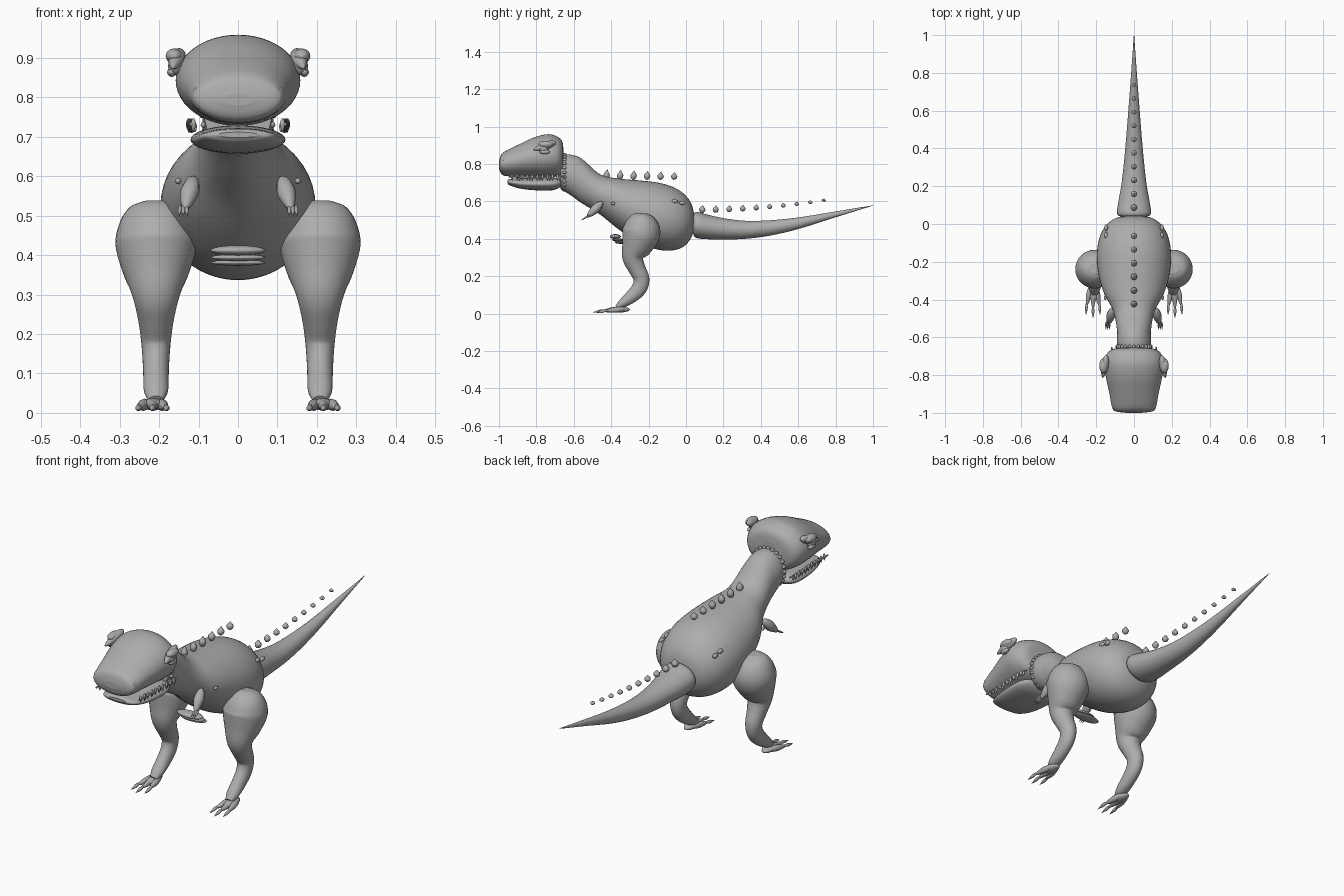
import bpy, bmesh, math
from mathutils import Vector, Matrix

if "Cube" in bpy.data.objects:
    bpy.data.objects.remove(bpy.data.objects["Cube"])

skin = bpy.data.materials.new("grey_skin")
skin.diffuse_color = (0.42, 0.42, 0.42, 1)
skin.use_nodes = True
skin.node_tree.nodes["Principled BSDF"].inputs["Base Color"].default_value = skin.diffuse_color


def finish(name, bm):
    bmesh.ops.recalc_face_normals(bm, faces=bm.faces)
    for f in bm.faces:
        f.smooth = len(f.verts) < 5
    me = bpy.data.meshes.new(name)
    bm.to_mesh(me)
    bm.free()
    me.materials.append(skin)
    ob = bpy.data.objects.new(name, me)
    bpy.context.collection.objects.link(ob)
    return ob


def smooth_path(pts, steps):
    """Interpolate sections with a chord-length spline."""
    p = [Vector(q) for q in pts]
    t = [0.0]
    for a, b in zip(p, p[1:]):
        t.append(t[-1] + (b - a).length)
    n = len(p)
    tan = []
    for i in range(n):
        a, b = max(i - 1, 0), min(i + 1, n - 1)
        tan.append((p[b] - p[a]) / (t[b] - t[a]))
    out = []
    for i in range(n - 1):
        h = t[i + 1] - t[i]
        for k in range(steps):
            s = k / steps
            out.append(p[i] * (2*s**3 - 3*s**2 + 1) + tan[i] * (h * (s**3 - 2*s**2 + s))
                       + p[i+1] * (3*s**2 - 2*s**3) + tan[i+1] * (h * (s**3 - s**2)))
    return out + [p[-1]]


def tube(name, secs, x=0.0, upright=True, sides=32, steps=4):
    """Loft ellipses along y/z; sections are (y, z, half width, half height)."""
    path = smooth_path(secs, steps)
    bm = bmesh.new()
    rings = []
    for i, (y, z, rx, rn) in enumerate(path):
        a, b = path[max(i - 1, 0)], path[min(i + 1, len(path) - 1)]
        d = Vector((b[0] - a[0], b[1] - a[1])).normalized()
        ny, nz = (0, 1) if upright else (-d[1], d[0])
        rx, rn = max(rx, .0005), max(rn, .0005)
        ring = []
        for k in range(sides):
            ang = 2 * math.pi * k / sides
            c, s = math.cos(ang) * rx, math.sin(ang) * rn
            ring.append(bm.verts.new((x + c, y + ny * s, z + nz * s)))
        rings.append(ring)
    for r, q in zip(rings, rings[1:]):
        for k in range(sides):
            j = (k + 1) % sides
            bm.faces.new((r[k], r[j], q[j], q[k]))
    bm.faces.new(rings[0])
    bm.faces.new(rings[-1])
    return finish(name, bm)


def profile(rows):
    """(y, top, bottom, half width) to loft sections."""
    return [(y, (t + b) / 2, w, (t - b) / 2) for y, t, b, w in rows]


def blob(name, loc, size, aim=(0, 0, 1), taper=0.0, seg=14):
    """Ellipsoid pointing along aim, narrowed towards its tip by taper."""
    bm = bmesh.new()
    bmesh.ops.create_uvsphere(bm, u_segments=seg, v_segments=10, radius=1)
    for v in bm.verts:
        if v.co.z > 0:
            v.co.x *= 1 - taper * v.co.z
            v.co.y *= 1 - taper * v.co.z
    rot = Vector(aim).to_track_quat('Z', 'Y').to_matrix().to_4x4()
    bm.transform(Matrix.Translation(loc) @ rot @ Matrix.Diagonal((*size, 1)))
    return finish(name, bm)


def spike(name, a, b, r, taper=0.8):
    """Tapered blob reaching from a to b."""
    a, b = Vector(a), Vector(b)
    return blob(name, (a + b) / 2, (r, r, (b - a).length / 2), b - a, taper, 10)


# Torso and neck
tube("body", profile([
    (-.67, .845, .665, .085), (-.62, .85, .635, .09), (-.56, .83, .592, .09),
    (-.46, .745, .53, .11), (-.36, .722, .45, .162), (-.25, .712, .378, .19),
    (-.15, .70, .342, .196), (-.07, .677, .338, .182), (-.01, .64, .36, .15),
    (.03, .585, .41, .10), (.045, .52, .47, .03)]), sides=48)

# Tail
tube("tail", profile([
    (.035, .51, .44, .05), (.05, .543, .407, .088), (.11, .53, .398, .084),
    (.2, .51, .396, .068), (.32, .496, .40, .054), (.45, .499, .417, .042),
    (.6, .514, .452, .03), (.8, .546, .515, .015), (1, .579, .577, .001)]))

# Head with blunt snout
tube("head", profile([
    (-.655, .88, .79, .05), (-.662, .92, .75, .11), (-.685, .945, .733, .142),
    (-.735, .959, .728, .158), (-.81, .943, .73, .149), (-.89, .906, .733, .132),
    (-.97, .866, .737, .116), (-.99, .846, .75, .103), (-1, .81, .78, .04)]), sides=48)

# Lower jaw
tube("lower_jaw", profile([
    (-.955, .712, .698, .05), (-.942, .72, .685, .085), (-.88, .723, .667, .108),
    (-.78, .728, .658, .12), (-.71, .728, .66, .115), (-.675, .718, .675, .09),
    (-.665, .705, .69, .04)]))

# Scalloped collar where neck meets head
for i in range(24):
    a = 2 * math.pi * i / 24
    blob("collar_bump", (.09 * math.cos(a), -.65, .755 + .095 * math.sin(a)),
         (.008, .008, .012), (0, 1, 0), seg=8)

# Spikes floating above back and tail
for i in range(6):
    z, h = .743 - .0015 * i, .029 - .0018 * i
    y = -.427 + .0722 * i
    spike("back_spike", (0, y, z - h), (0, y + .006, z + h), .017)
for i in range(10):
    y = .085 + .0722 * i
    z, h = .558 + .0006 * i * i, .021 - .0014 * i
    spike("tail_spike", (0, y, z - h), (0, y + .004, z + h), .017 - .0006 * i, .7)

# Belly folds
for z, y, h in ((.412, -.378, .013), (.394, -.365, .009), (.381, -.35, .008)):
    blob("belly_fold", (0, y, z), (.07, .03, h), seg=24)

leg_path = [
    (-.235, .537, .03, .025), (-.236, .522, .066, .058), (-.237, .485, .091, .088),
    (-.24, .43, .103, .103), (-.262, .365, .087, .084), (-.284, .30, .061, .057),
    (-.262, .24, .046, .046), (-.238, .185, .038, .042), (-.25, .135, .034, .041),
    (-.295, .088, .032, .034), (-.34, .054, .03, .024), (-.37, .033, .018, .012)]

for s in (-1, 1):
    # Hind leg, toes and claws
    tube("leg", leg_path, .208 * s, upright=False)
    blob("foot_sole", (.215 * s, -.355, .022), (.026, .055, .016))
    for k, reach in ((-1, -.435), (0, -.452), (1, -.435)):
        x0, x1 = (.215 + .013 * k) * s, (.217 + .034 * k) * s
        spike("toe", (x0, -.32, .026), (x1, reach, .014), .015, .35)
        spike("toe_claw", (x1, reach + .02, .018), (x1 + .003 * k * s, reach - .048, .006), .008)

    # Small arm with hand and claws
    spike("arm", (.112 * s, -.445, .598), (.135 * s, -.53, .515), .024, .35)
    for k in (-1, 0, 1):
        x = (.139 + .008 * k) * s
        spike("finger_claw", (x, -.515, .528), (x + .002 * k * s, -.562, .498), .005)

    # Skin bumps on chest and hips
    blob("chest_bump", (.152 * s, -.39, .588), (.008, .012, .008))
    for y, z in ((-.1, .606), (-.06, .6), (-.02, .592)):
        blob("hip_bump", (.148 * s, y, z), (.01, .017, .011))

    # Eye, brow and lower lid
    blob("eye", (.158 * s, -.762, .88), (.02, .026, .024))
    spike("brow", (.146 * s, -.695, .917), (.166 * s, -.815, .875), .022, .45)
    blob("brow_bulge", (.162 * s, -.75, .905), (.022, .04, .019))
    blob("lower_lid", (.168 * s, -.755, .864), (.012, .028, .012))

    # Nostril
    blob("nostril", (.107 * s, -.968, .811), (.008, .012, .014))

    # Lip line and teeth along the mouth
    tube("lip", [(-.95, .732, .004, .004), (-.8, .732, .004, .004),
                 (-.65, .734, .004, .004)], .119 * s, sides=8, steps=2)
    for i in range(10):
        y = -.93 + .027 * i
        x = (.113 + .0014 * i) * s
        spike("upper_tooth", (x, y, .747), (x, y, .710), .007)
        if i % 2:
            spike("lower_tooth", (x * .96, y + .013, .712), (x * .96, y + .013, .744), .006)
